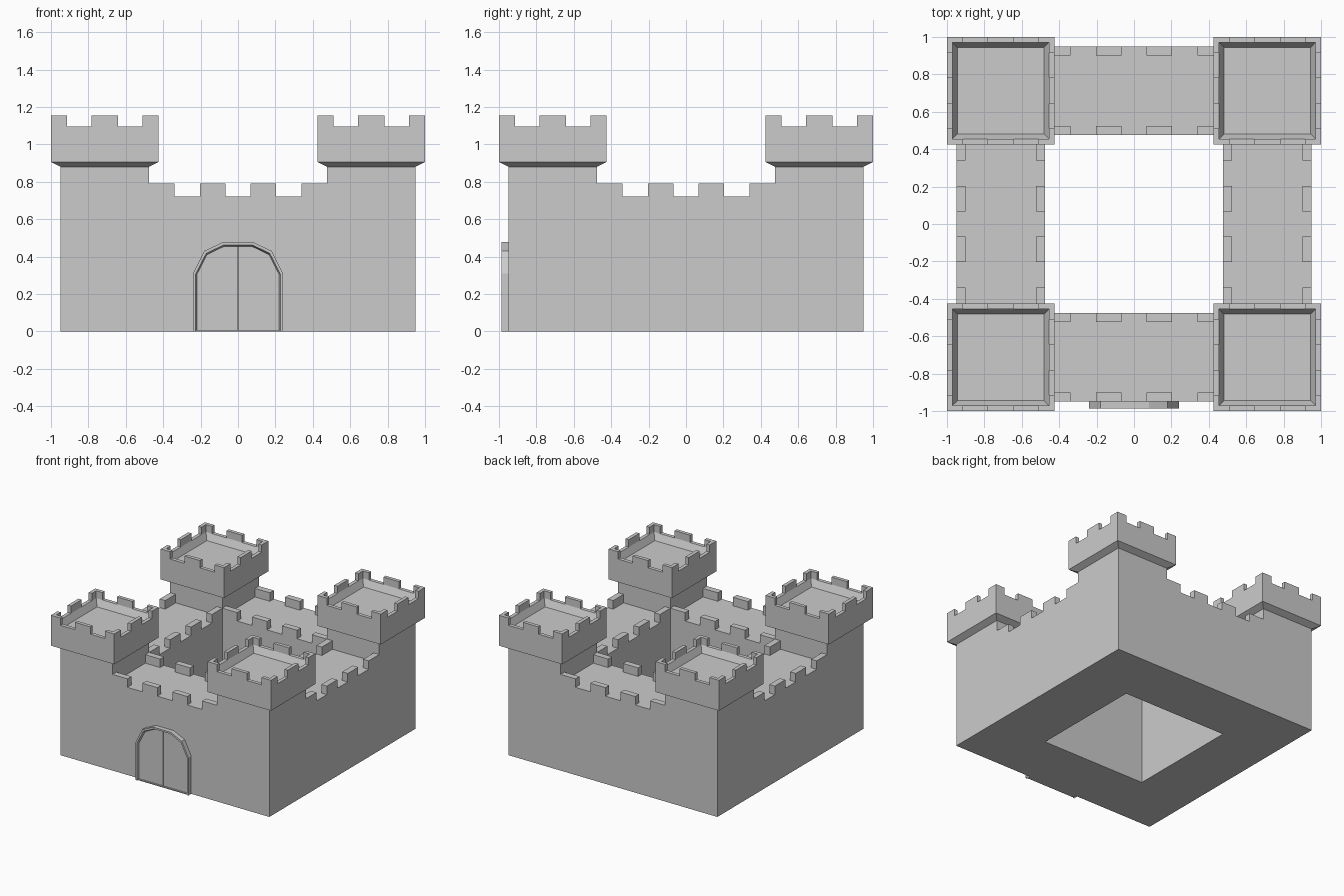
import bpy, bmesh
from math import pi
from mathutils import Matrix, Vector

if "Cube" in bpy.data.objects:
    bpy.data.objects.remove(bpy.data.objects["Cube"])

OUT, INN = 0.95, 0.475          # outer / courtyard half sizes
TC = (OUT + INN) / 2            # tower centre


def finish(name, bm):
    bmesh.ops.recalc_face_normals(bm, faces=bm.faces[:])
    mesh = bpy.data.meshes.new(name)
    bm.to_mesh(mesh)
    bm.free()
    obj = bpy.data.objects.new(name, mesh)
    bpy.context.collection.objects.link(obj)
    return obj


def box(bm, x0, x1, y0, y1, z0, z1, rot=Matrix()):
    m = (rot @ Matrix.Translation(((x0 + x1) / 2, (y0 + y1) / 2, (z0 + z1) / 2))
         @ Matrix.Diagonal((x1 - x0, y1 - y0, z1 - z0, 1)))
    bmesh.ops.create_cube(bm, size=1, matrix=m)


def square(bm, h, z, cx=0, cy=0):
    return [bm.verts.new((cx + sx * h, cy + sy * h, z))
            for sx, sy in ((-1, -1), (1, -1), (1, 1), (-1, 1))]


def bridge(bm, a, b, closed=True):
    n = len(a)
    for i in range(n if closed else n - 1):
        j = (i + 1) % n
        bm.faces.new((a[i], a[j], b[j], b[i]))


# curtain wall: square ring around an open courtyard
bm = bmesh.new()
loops = [square(bm, h, z) for h, z in ((OUT, 0), (OUT, 0.72), (INN, 0.72), (INN, 0))]
for i in range(4):
    bridge(bm, loops[i], loops[(i + 1) % 4])
finish("curtain_wall", bm)

# merlons on both edges of each wall
bm = bmesh.new()
for k in range(4):
    rot = Matrix.Rotation(k * pi / 2, 4, 'Z')
    for y0, y1 in ((-OUT, -0.90), (-0.525, -INN)):
        for x0, x1 in ((-INN, -0.34), (-0.204, -0.068), (0.068, 0.204), (0.34, INN)):
            box(bm, x0, x1, y0, y1, 0.72, 0.79, rot)
finish("wall_merlons", bm)


# corner tower: lofted square profile, sunken roof and battlements
def tower(name, cx, cy):
    bm = bmesh.new()
    profile = ((0.2375, 0.72), (0.2375, 0.88), (0.2875, 0.905),
               (0.2875, 1.095), (0.258, 1.095), (0.232, 1.04))
    loops = [square(bm, h, z, cx, cy) for h, z in profile]
    for a, b in zip(loops, loops[1:]):
        bridge(bm, a, b)
    bm.faces.new(loops[-1])
    for k in range(4):
        rot = Matrix.Translation((cx, cy, 0)) @ Matrix.Rotation(k * pi / 2, 4, 'Z')
        for x0, x1 in ((-0.2875, -0.202), (-0.07, 0.07), (0.202, 0.258)):
            box(bm, x0, x1, -0.2875, -0.258, 1.095, 1.155, rot)
    finish(name, bm)


for sx, side in ((-1, "left"), (1, "right")):
    for sy, end in ((-1, "front"), (1, "back")):
        tower(f"tower_{end}_{side}", sx * TC, sy * TC)


# gate frame: arch band swept through its depth
def arch(half):
    return [(-x, z) for x, z in half] + [(x, z) for x, z in reversed(half)]


outer = arch([(0.24, 0), (0.24, 0.31), (0.18, 0.43), (0.08, 0.477)])
inner = arch([(0.226, 0), (0.226, 0.306), (0.17, 0.417), (0.075, 0.463)])
door = arch([(0.22, 0), (0.22, 0.304), (0.166, 0.41), (0.073, 0.455)])

bm = bmesh.new()
strips = [[bm.verts.new((x, y, z)) for x, z in pts]
          for pts, y in ((outer, -0.95), (outer, -0.987), (inner, -0.987), (door, -0.968))]
for a, b in zip(strips, strips[1:]):
    bridge(bm, a, b, closed=False)
finish("gate_frame", bm)

# two door leaves with a narrow seam
for s, name in ((-1, "gate_leaf_left"), (1, "gate_leaf_right")):
    bm = bmesh.new()
    pts = [(s * 0.002, 0.008)] + [(s * x, max(z, 0.008)) for x, z in door[4:][::-1]] \
        + [(s * 0.002, 0.455)]
    face = bm.faces.new([bm.verts.new((x, -0.968, z)) for x, z in pts])
    ext = bmesh.ops.extrude_face_region(bm, geom=[face])
    bmesh.ops.translate(bm, vec=Vector((0, 0.018, 0)),
                        verts=[v for v in ext["geom"] if isinstance(v, bmesh.types.BMVert)])
    finish(name, bm)

# threshold under the leaves
bm = bmesh.new()
box(bm, -0.226, 0.226, -0.98, -0.95, 0, 0.008)
finish("gate_threshold", bm)
